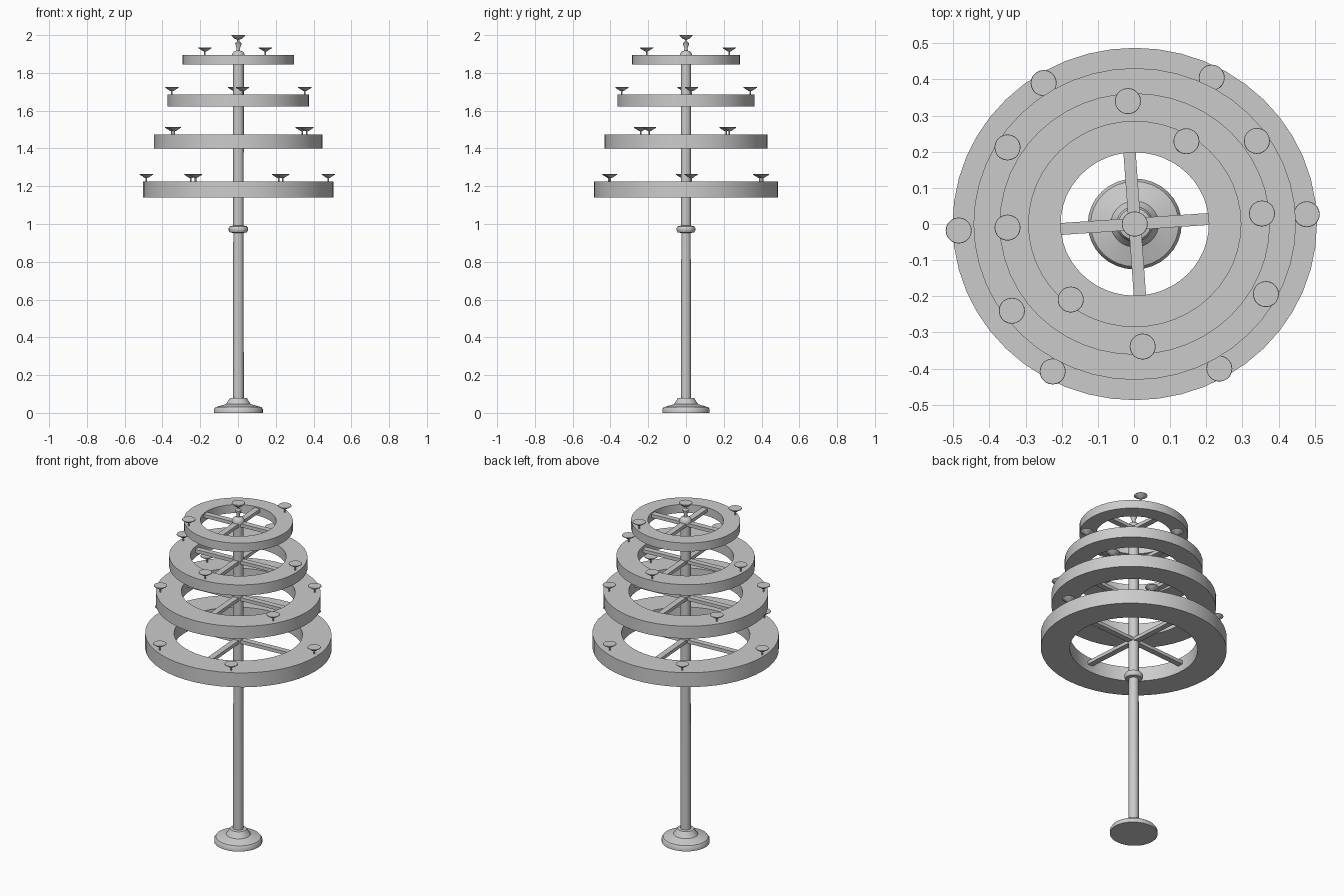
import bpy, bmesh, math
from mathutils import Matrix

if "Cube" in bpy.data.objects:
    bpy.data.objects.remove(bpy.data.objects["Cube"])

SY = 0.967   # the whole piece is slightly narrower front to back
CX = 0.002


def finish(name, bm, smooth=True):
    bmesh.ops.recalc_face_normals(bm, faces=bm.faces)
    me = bpy.data.meshes.new(name)
    bm.to_mesh(me)
    bm.free()
    ob = bpy.data.objects.new(name, me)
    bpy.context.collection.objects.link(ob)
    if smooth:
        bpy.ops.object.select_all(action='DESELECT')
        ob.select_set(True)
        bpy.context.view_layer.objects.active = ob
        bpy.ops.object.shade_smooth_by_angle(angle=math.radians(40))
    return ob


def lathe(name, profile, steps, loc=(CX, 0, 0), closed=False, sy=SY):
    """Revolve (radius, z) points around z; open profiles are capped."""
    bm = bmesh.new()
    loops = []
    for r, z in profile:
        loops.append([bm.verts.new((loc[0] + r * math.cos(2 * math.pi * i / steps),
                                    loc[1] + sy * r * math.sin(2 * math.pi * i / steps),
                                    loc[2] + z)) for i in range(steps)])
    pairs = list(zip(loops, loops[1:]))
    if closed:
        pairs.append((loops[-1], loops[0]))
    else:
        bm.faces.new(loops[0])
        bm.faces.new(loops[-1])
    for a, b in pairs:
        for i in range(steps):
            j = (i + 1) % steps
            bm.faces.new((a[i], a[j], b[j], b[i]))
    return finish(name, bm)


# Foot, pole, collar
lathe("base", [(0.13, 0), (0.13, 0.018), (0.122, 0.03), (0.066, 0.046),
               (0.058, 0.058), (0.045, 0.078), (0.03, 0.08)], 32)
lathe("lower_pole", [(0.029, 0.07), (0.027, 0.97)], 10)
lathe("collar", [(0.03, 0.953), (0.045, 0.956), (0.051, 0.966), (0.051, 0.978),
                 (0.045, 0.988), (0.03, 0.991)], 24)
lathe("upper_pole", [(0.028, 0.97), (0.029, 1.895)], 10)

# Finial with its own cup on top
lathe("finial", [(0.033, 1.885), (0.033, 1.9), (0.025, 1.912), (0.01, 1.918),
                 (0.009, 1.932), (0.016, 1.95), (0.017, 1.958), (0.007, 1.965),
                 (0.006, 1.976), (0.02, 1.981), (0.032, 1.992), (0.036, 1.997),
                 (0.035, 2.0)], 20)

# Tiers: outer radius, inner radius, bottom z, top z, spoke z, cup positions
tiers = [
    (0.504, 0.347, 1.14, 1.225, 1.190,
     [(-0.25, 0.39), (0.215, 0.405), (-0.485, -0.018), (0.478, 0.027),
      (-0.225, -0.408), (0.236, -0.4)]),
    (0.446, 0.308, 1.40, 1.473, 1.442,
     [(-0.35, 0.212), (0.34, 0.23), (-0.338, -0.24), (0.365, -0.194)]),
    (0.374, 0.259, 1.622, 1.685, 1.658,
     [(-0.35, -0.01), (0.354, 0.029), (-0.017, 0.34), (0.024, -0.339)]),
    (0.295, 0.205, 1.845, 1.895, 1.878,
     [(0.145, 0.229), (-0.175, -0.209)]),
]
cup = [(0.004, -0.01), (0.004, 0.018), (0.012, 0.021), (0.022, 0.028),
       (0.032, 0.034), (0.036, 0.037), (0.035, 0.04)]

for n, (ro, ri, z0, z1, zs, cups) in enumerate(tiers, 1):
    # Hoop
    lathe(f"ring_{n}", [(ri, z0), (ro, z0), (ro, z1), (ri, z1)], 48, closed=True)
    # Two crossing bars form four spokes
    bm = bmesh.new()
    for k in range(2):
        m = (Matrix.Translation((CX, 0, zs))
             @ Matrix.Diagonal((1, SY, 1, 1))
             @ Matrix.Rotation(math.radians(4 + 90 * k), 4, 'Z')
             @ Matrix.Diagonal((2 * ri + 0.03, 0.034, 0.02, 1)))
        bmesh.ops.create_cube(bm, size=1, matrix=m)
    finish(f"spokes_{n}", bm, smooth=False)
    # Candle cups standing on the hoop
    for i, (x, y) in enumerate(cups, 1):
        lathe(f"candle_cup_{n}_{i}", cup, 20, loc=(x, y, z1), sy=1)
